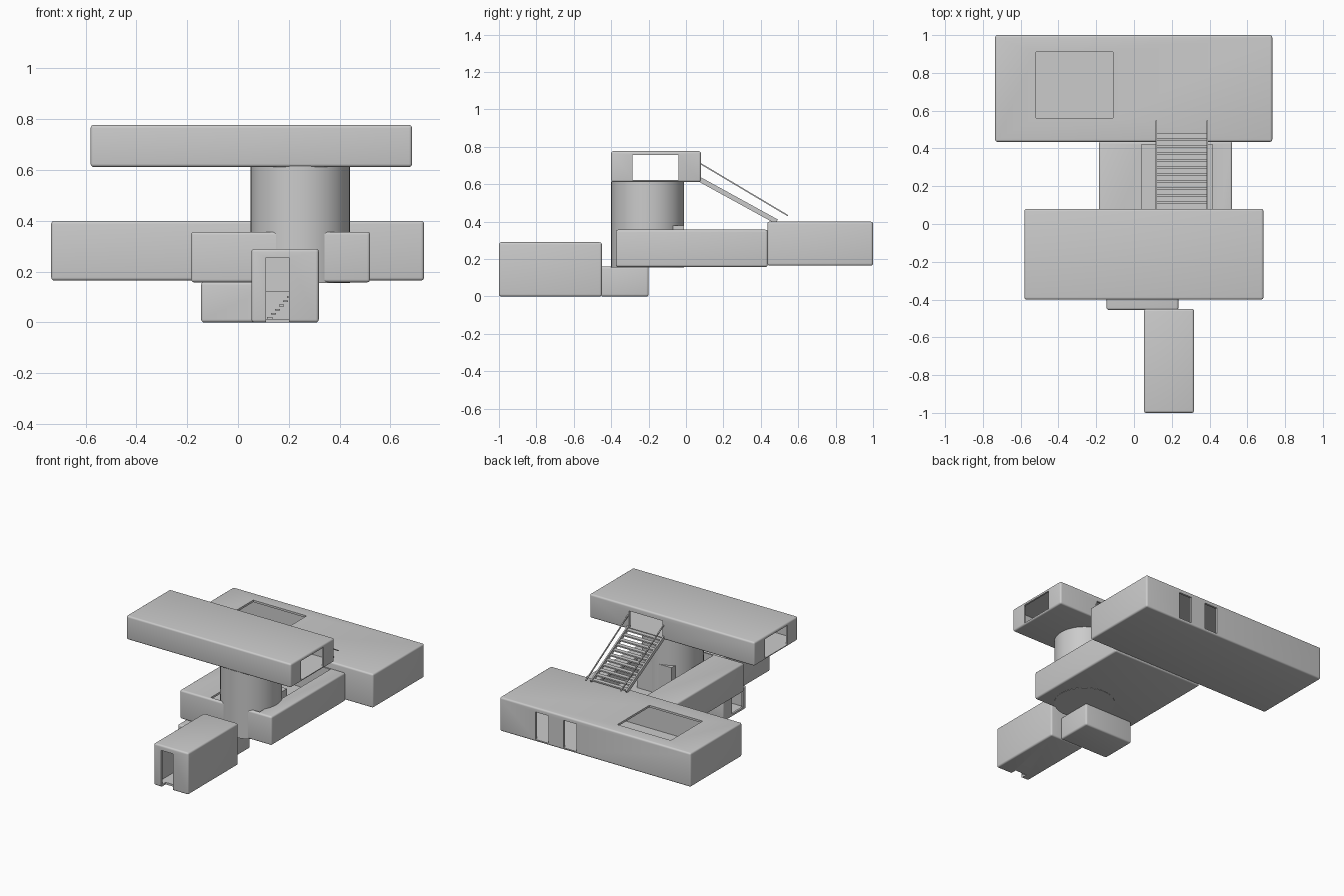
import bpy, bmesh
from math import atan2, hypot
from mathutils import Vector, Matrix

if "Cube" in bpy.data.objects:
    bpy.data.objects.remove(bpy.data.objects["Cube"])


def add_mesh(name, bm):
    mesh = bpy.data.meshes.new(name)
    bm.normal_update()
    bm.to_mesh(mesh)
    bm.free()
    ob = bpy.data.objects.new(name, mesh)
    bpy.context.collection.objects.link(ob)
    return ob


def smooth(ob):
    bpy.ops.object.select_all(action='DESELECT')
    bpy.context.view_layer.objects.active = ob
    ob.select_set(True)
    bpy.ops.object.shade_smooth_by_angle(angle=0.6)


def box(name, x, y, z, bevel=0.0):
    bm = bmesh.new()
    size = (x[1] - x[0], y[1] - y[0], z[1] - z[0])
    mid = Vector(((x[0] + x[1]) / 2, (y[0] + y[1]) / 2, (z[0] + z[1]) / 2))
    bmesh.ops.create_cube(bm, size=1, matrix=Matrix.Translation(mid) @ Matrix.Diagonal((*size, 1)))
    if bevel:
        bmesh.ops.bevel(bm, geom=bm.edges[:], offset=bevel, segments=4, profile=0.5, affect='EDGES')
    return add_mesh(name, bm)


def room(name, x, y, z, wall, bevel, openings):
    """Rounded hollow block with box-shaped openings cut through its walls."""
    ob = box(name, x, y, z, bevel)
    void = [(a + wall, b - wall) for a, b in (x, y, z)]
    for cut in [void] + openings:
        cutter = box("cutter", *cut)
        cutter.hide_render = True
        mod = ob.modifiers.new("cut", 'BOOLEAN')
        mod.operation, mod.solver, mod.object = 'DIFFERENCE', 'EXACT', cutter
        bpy.context.view_layer.objects.active = ob
        bpy.ops.object.modifier_apply(modifier=mod.name)
        bpy.data.objects.remove(cutter)
    smooth(ob)
    return ob


def bar(name, a, b, w, h):
    """Square bar running from a to b in the y-z plane."""
    a, b = Vector(a), Vector(b)
    d = b - a
    bm = bmesh.new()
    rot = Matrix.Rotation(atan2(d.z, hypot(d.x, d.y)), 4, 'X')
    bmesh.ops.create_cube(bm, size=1, matrix=Matrix.Translation((a + b) / 2) @ rot
                          @ Matrix.Diagonal((w, d.length, h, 1)))
    return add_mesh(name, bm)


# long rear hall with skylight and two rear doorways
room("rear_hall", (-0.735, 0.732), (0.435, 1.0), (0.165, 0.40), 0.014, 0.012, [
    [(-0.52, -0.11), (0.56, 0.91), (0.3, 0.5)],
    [(0.355, 0.455), (0.95, 1.1), (0.18, 0.37)],
    [(0.14, 0.24), (0.95, 1.1), (0.18, 0.37)]])

# middle hall with an open roof around the tower
room("middle_hall", (-0.185, 0.52), (-0.375, 0.437), (0.158, 0.357), 0.014, 0.012, [
    [(0.04, 0.415), (-0.355, 0.42), (0.3, 0.5)]])

# low link room, open on its left and toward the entrance
room("link_room", (-0.145, 0.235), (-0.455, -0.20), (0.0, 0.16), 0.014, 0.012, [
    [(-0.3, -0.1), (-0.42, -0.30), (0.02, 0.135)],
    [(0.08, 0.205), (-0.5, -0.42), (0.014, 0.12)]])

# entrance hall with front doorway
room("entrance_hall", (0.053, 0.318), (-1.0, -0.45), (0.0, 0.29), 0.014, 0.012, [
    [(0.11, 0.20), (-1.1, -0.95), (-0.1, 0.255)],
    [(0.08, 0.205), (-0.5, -0.4), (0.014, 0.12)]])

# upper gallery, open at both ends and toward the stair
room("upper_gallery", (-0.58, 0.685), (-0.40, 0.08), (0.612, 0.777), 0.012, 0.012, [
    [(-1, 1), (-0.285, -0.04), (0.624, 0.757)],
    [(0.125, 0.38), (0.0, 0.2), (0.624, 0.74)]])

# round tower carrying the gallery
bm = bmesh.new()
bmesh.ops.create_cone(bm, cap_ends=True, segments=64, radius1=0.195, radius2=0.195, depth=0.46,
                      matrix=Matrix.Translation((0.245, -0.205, 0.386)))
smooth(add_mesh("tower", bm))
box("tower_doorway", (0.12, 0.385), (-0.08, -0.012), (0.172, 0.38))

# open stair from the gallery down to the rear hall roof
top, foot = Vector((0, 0.075, 0.625)), Vector((0, 0.485, 0.40))
for side, x in (("left", 0.118), ("right", 0.388)):
    off = Vector((x, 0, 0))
    bar(side + "_stringer", top + off, foot + off, 0.010, 0.026)
    bar(side + "_handrail", (x, 0.075, 0.712), (x, 0.545, 0.432), 0.007, 0.007)
treads = 11
for i in range(treads):
    p = top.lerp(foot, (i + 0.5) / treads)
    box("stair_tread", (0.12, 0.386), (p.y - 0.015, p.y + 0.015), (p.z - 0.004, p.z + 0.005))

# small inner stair climbing from the entrance to the tower
for i in range(7):
    x, z = 0.115 + i * 0.0155, 0.014 + i * 0.0165
    box("inner_step", (x, x + 0.02), (-0.40, -0.27), (z, z + 0.007))
